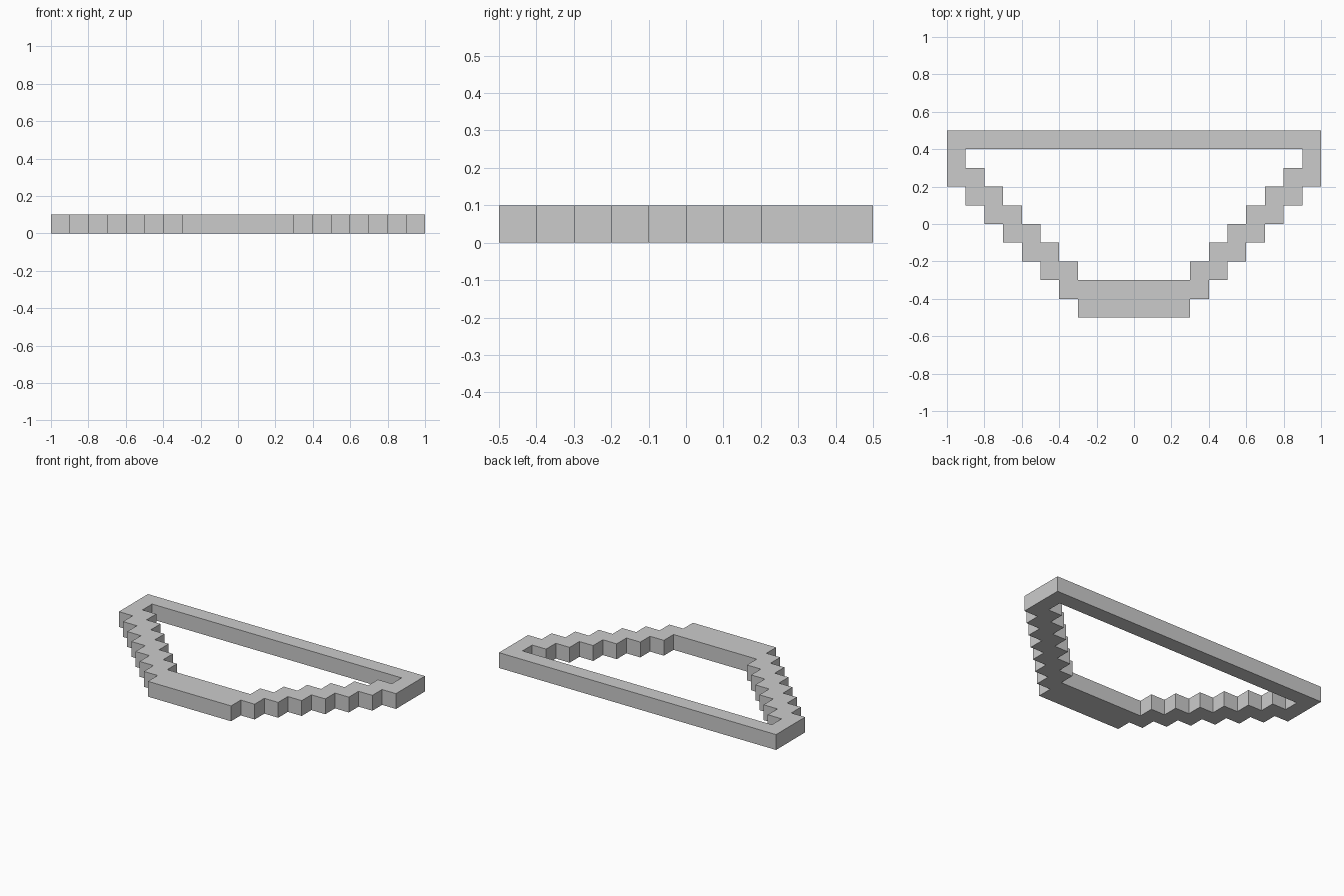
import bpy, bmesh

if "Cube" in bpy.data.objects:
    bpy.data.objects.remove(bpy.data.objects["Cube"])

STEP = 0.1
HEIGHT = 0.1


def staircase(x, y, count):
    """Plan points climbing outward: up one step, then across one step."""
    pts = [(x, y)]
    for _ in range(count):
        y += STEP
        pts.append((x, y))
        x += STEP
        pts.append((x, y))
    return pts


# Right half of the stepped frame: outer edge out, inner edge back
outer = [(0, -0.5)] + staircase(0.3, -0.5, 7) + [(1.0, 0.5), (0, 0.5)]
inner = [(0, -0.3)] + staircase(0.3, -0.3, 6) + [(0.9, 0.4), (0, 0.4)]
profile = outer + inner[::-1]

# Extrude the plan upward
bm = bmesh.new()
base = bm.faces.new([bm.verts.new((x, y, 0)) for x, y in profile])
result = bmesh.ops.extrude_face_region(bm, geom=[base], use_keep_orig=True)
top_verts = [g for g in result["geom"] if isinstance(g, bmesh.types.BMVert)]
bmesh.ops.translate(bm, verts=top_verts, vec=(0, 0, HEIGHT))
bmesh.ops.recalc_face_normals(bm, faces=bm.faces[:])

# Open the centre seam so the mirrored halves join cleanly
seam = [f for f in bm.faces if all(abs(v.co.x) < 1e-5 for v in f.verts)]
bmesh.ops.delete(bm, geom=seam, context='FACES')

mesh = bpy.data.meshes.new("stepped_frame")
bm.to_mesh(mesh)
bm.free()
frame = bpy.data.objects.new("stepped_frame", mesh)
bpy.context.collection.objects.link(frame)

# Left half
mirror = frame.modifiers.new("mirror", 'MIRROR')
mirror.use_axis[0] = True
mirror.use_clip = True
